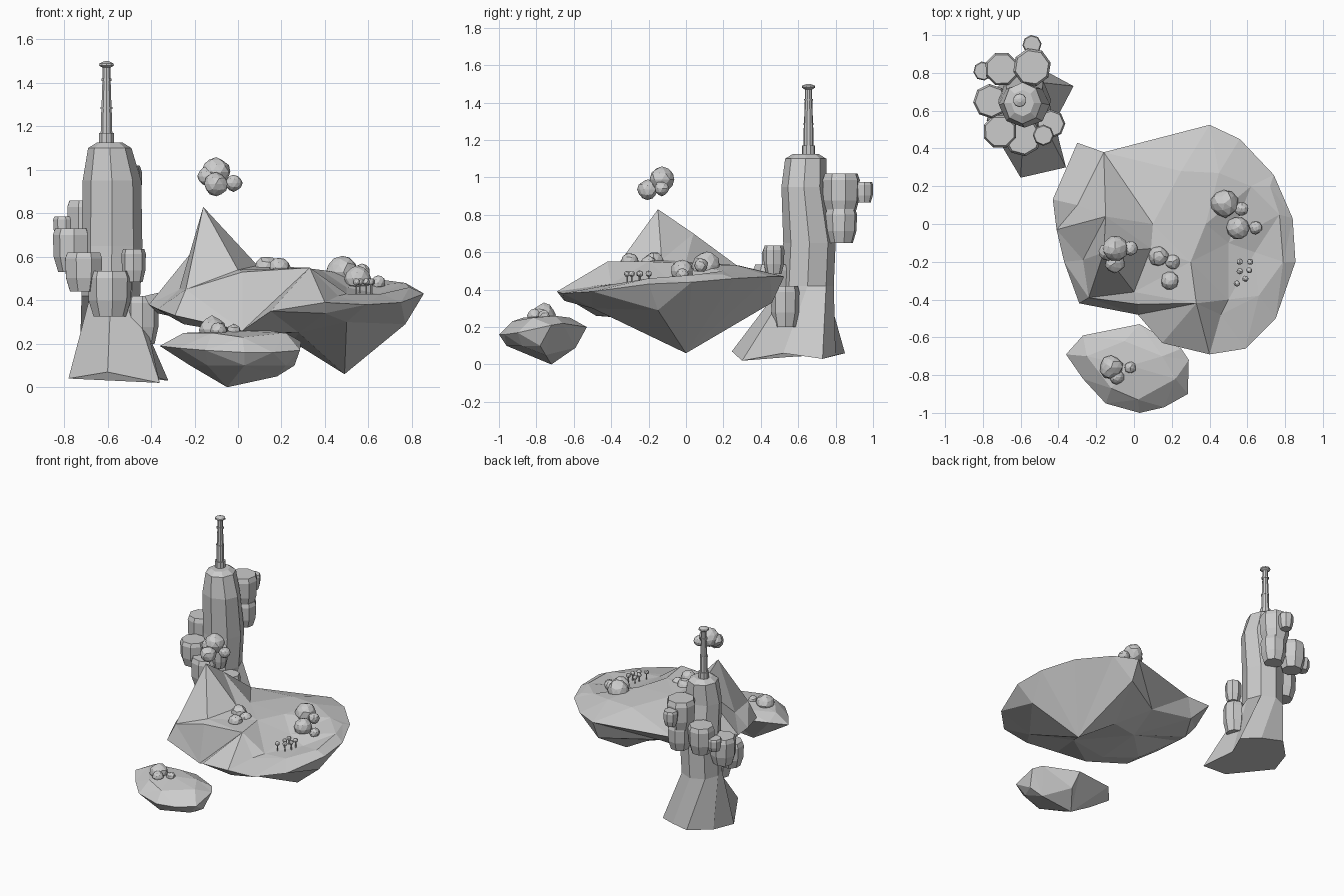
import bpy
import bmesh
import math
import random
from mathutils import Vector, Matrix
from mathutils.geometry import delaunay_2d_cdt

random.seed(4)
cube = bpy.data.objects.get("Cube")
if cube:
    bpy.data.objects.remove(cube, do_unlink=True)

stone = bpy.data.materials.new("stone_grey")
stone.use_nodes = True
grey = (0.6, 0.6, 0.6, 1)
stone.diffuse_color = grey
stone.node_tree.nodes["Principled BSDF"].inputs["Base Color"].default_value = grey


def finish(name, bm):
    """Turn a bmesh into a flat shaded grey object."""
    bmesh.ops.recalc_face_normals(bm, faces=bm.faces)
    mesh = bpy.data.meshes.new(name)
    bm.to_mesh(mesh)
    bm.free()
    mesh.materials.append(stone)
    part = bpy.data.objects.new(name, mesh)
    bpy.context.collection.objects.link(part)
    return part


def add_sheet(bm, rim_verts, inner_points):
    """Triangulate the area inside a rim, passing through the inner points."""
    verts = rim_verts + [bm.verts.new(p) for p in inner_points]
    flat = [v.co.to_2d() for v in verts]
    rim_face = [list(range(len(rim_verts)))]
    result = delaunay_2d_cdt(flat, [], rim_face, 1, 0.0001)
    faces, origins = result[2], result[3]
    for face in faces:
        corners = [verts[origins[i][0]] for i in face]
        bm.faces.new(corners)


def floating_island(name, rim, top, bottom):
    bm = bmesh.new()
    rim_verts = [bm.verts.new(p) for p in rim]
    add_sheet(bm, rim_verts, top)
    add_sheet(bm, rim_verts, bottom)
    return finish(name, bm)


def loft(name, rings):
    """Skin a stack of equal rings and cap both ends."""
    bm = bmesh.new()
    loops = [[bm.verts.new(p) for p in ring] for ring in rings]
    count = len(loops[0])
    for low, high in zip(loops, loops[1:]):
        for i in range(count):
            j = (i + 1) % count
            bm.faces.new((low[i], low[j], high[j], high[i]))
    bm.faces.new(loops[0])
    bm.faces.new(loops[-1])
    return finish(name, bm)


def ring(x, y, z, rx, ry, sides=8, turn=0.0):
    angles = [math.tau * i / sides - math.pi / 2 + turn for i in range(sides)]
    return [(x + rx * math.cos(a), y + ry * math.sin(a), z) for a in angles]


def boulder(name, x, y, z, radius, half):
    """Chunky eight sided rock, widest above its middle."""
    turn = random.uniform(0, 1)
    profile = [(0.75, -1), (0.98, -0.3), (1.02, 0.7), (0.9, 1)]
    return loft(name, [ring(x, y, z + half * h, radius * w, radius * w, 8, turn)
                       for w, h in profile])


def bush(name, balls):
    """Cluster of faceted, slightly irregular balls."""
    bm = bmesh.new()
    for x, y, z, radius in balls:
        made = bmesh.ops.create_icosphere(bm, subdivisions=2, radius=radius)
        spin = Matrix.Rotation(random.uniform(0, 3), 3, "Z")
        for v in made["verts"]:
            v.co = spin @ v.co * random.uniform(0.95, 1.1) + Vector((x, y, z))
    return finish(name, bm)


# Large island: rim, landscape on top and pointed underside
floating_island(
    "main_island",
    [(-.3, .43, .41), (-.43, .13, .42), (-.41, -.03, .38), (-.37, -.2, .36),
     (-.29, -.42, .33), (.02, -.48, .26), (.15, -.63, .35), (.4, -.69, .39),
     (.59, -.66, .38), (.75, -.5, .39), (.855, -.2, .43), (.84, .03, .44),
     (.74, .26, .46), (.56, .45, .47), (.4, .525, .47), (-.16, .38, .45)],
    [(-.16, -.15, .83), (-.15, .04, .7), (.25, .28, .53), (.1, 0, .55),
     (-.27, -.19, .45), (-.3, .1, .45), (0, -.36, .54), (.09, -.13, .56),
     (-.24, -.39, .45), (.02, -.425, .53), (.33, -.42, .55), (.46, -.48, .42),
     (.5, -.4, .43), (.38, 0, .54), (.5, -.1, .46), (.64, -.15, .43),
     (.62, .2, .5), (.45, .27, .53), (.3, -.2, .55), (.66, -.38, .43),
     (.79, -.2, .46), (.77, .05, .48), (.72, .2, .48)],
    [(.49, 0, .06), (-.37, .1, .34), (-.25, -.25, .29), (-.02, -.35, .25),
     (.05, .25, .33), (.28, -.3, .25), (.77, -.15, .29), (.4, .46, .33),
     (.25, .1, .21), (0, 0, .26), (.5, -.5, .3), (-.25, .3, .35),
     (.4, -.65, .34)])

# Small island in front
floating_island(
    "small_island",
    [(-.36, -.69, .19), (-.27, -.59, .22), (.03, -.53, .2), (.25, -.66, .22),
     (.29, -.72, .21), (.285, -.9, .17), (.16, -.97, .16), (.03, -1, .16),
     (-.15, -.95, .17), (-.27, -.82, .18)],
    [(-.25, -.7, .25), (-.05, -.62, .25), (.15, -.7, .26), (.22, -.82, .25),
     (.02, -.93, .23), (-.12, -.87, .25), (-.02, -.75, .26)],
    [(-.05, -.72, 0), (.18, -.75, .05), (.26, -.78, .1), (-.22, -.72, .1),
     (.03, -.96, .1), (.05, -.59, .09), (-.14, -.87, .1), (.22, -.88, .1)])

# Rock tower with flared foot
foot = [(-.6, .245, .07), (-.36, .3, .02), (-.43, .52, .06), (-.32, .73, .03),
        (-.45, .8, .05), (-.6, .85, .06), (-.73, .72, .05), (-.78, .55, .04)]
loft("rock_tower", [foot,
                    ring(-.585, .65, .42, .135, .14),
                    ring(-.58, .66, .65, .14, .14),
                    ring(-.58, .63, .95, .135, .12),
                    ring(-.59, .64, 1.1, .1, .11),
                    ring(-.59, .64, 1.125, .06, .07)])

# Boulders stuck to the tower
for place in [(-.54, .83, .91, .1, .11), (-.54, .95, .92, .05, .055),
              (-.7, .82, .76, .09, .1), (-.8, .81, .74, .05, .045),
              (-.76, .65, .63, .09, .1),
              (-.71, .49, .53, .09, .09), (-.59, .46, .43, .1, .105),
              (-.44, .53, .31, .075, .11), (-.48, .47, .56, .055, .075),
              (-.53, .83, .74, .085, .09)]:
    boulder("tower_boulder", *place)

# Lighthouse: plinth, tapered shaft, bands and roof
profile = [(1.1, .036), (1.17, .036), (1.17, .028), (1.28, .025), (1.28, .028),
           (1.29, .028), (1.29, .024), (1.41, .02), (1.41, .025), (1.42, .025),
           (1.42, .019), (1.47, .019), (1.48, .036), (1.49, .034), (1.5, .01)]
loft("lighthouse", [ring(-.605, .655, z, r, r, 10) for z, r in profile])

# Bushes on the islands and the drifting clump above the peak
bush("floating_clump", [(-.1, -.13, .99, .065), (-.02, -.13, .94, .038),
                        (-.14, -.15, .97, .045), (-.1, -.205, .935, .052)])
bush("hill_bush", [(.13, -.17, .55, .052), (.205, -.2, .54, .04),
                   (.19, -.3, .55, .046)])
bush("shore_bush", [(.48, .11, .53, .072), (.57, .08, .53, .036),
                    (.55, -.02, .5, .058), (.645, -.02, .48, .033)])
bush("small_island_bush", [(-.12, -.76, .265, .06), (-.02, -.76, .26, .03),
                           (-.09, -.81, .26, .038)])

# Little grove of round trees
for x, y in [(.56, -.2), (.615, -.2), (.56, -.25), (.61, -.245),
             (.59, -.29), (.545, -.315)]:
    loft("tree_trunk", [ring(x, y, z, .004, .004, 6) for z in (.42, .48)])
    bush("tree_crown", [(x, y, .485, .016)])
